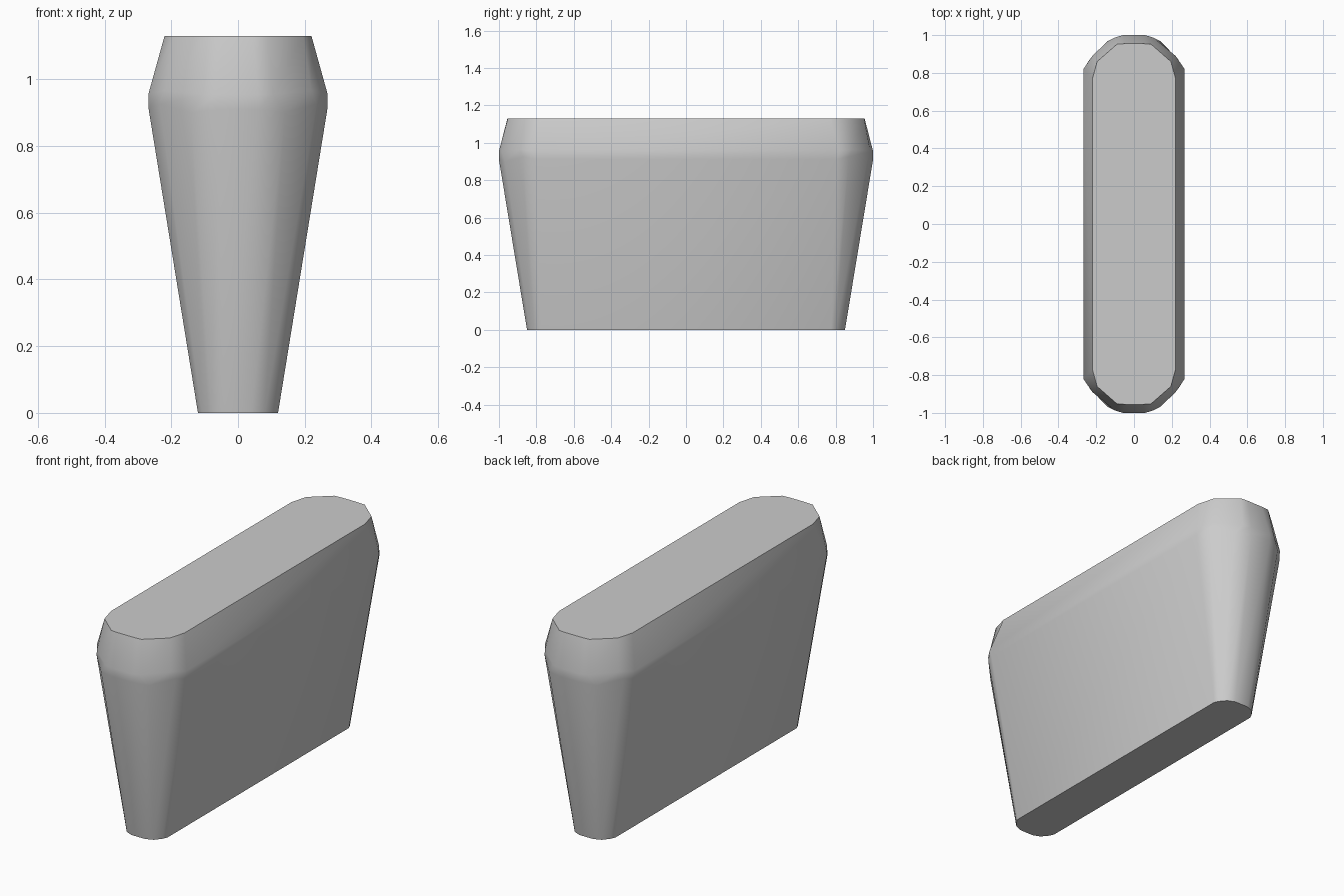
import bpy, bmesh, math

cube = bpy.data.objects.get("Cube")
if cube:
    bpy.data.objects.remove(cube, do_unlink=True)

grey = bpy.data.materials.new("plain grey")
grey.use_nodes = True
colour = (0.6, 0.6, 0.6, 1)
grey.diffuse_color = colour
grey.node_tree.nodes["Principled BSDF"].inputs["Base Color"].default_value = colour

# Quarter outlines from the long side round to the end: (x, y, z)
base = [(.12, .775, 0), (.108, .80, 0), (.08, .834, 0), (.04, .85, 0)]
lower_waist = [(.268, .805, .912), (.235, .87, .925), (.14, .968, .90), (.06, 1, .91)]
upper_waist = [(.268, .82, .957), (.22, .89, .965), (.105, .985, .955), (.06, 1, .955)]
rim = [(.22, .77, 1.13), (.195, .86, 1.13), (.09, .952, 1.13), (.045, .955, 1.13)]


def full_ring(quarter):
    """Mirror a quarter outline into a closed ring."""
    end = quarter + [(-x, y, z) for x, y, z in reversed(quarter)]
    return end + [(-x, -y, z) for x, y, z in end]


# Tapered body lofted through the four rings
bm = bmesh.new()
rings = [[bm.verts.new(p) for p in full_ring(q)]
         for q in (base, lower_waist, upper_waist, rim)]
for low, high in zip(rings, rings[1:]):
    n = len(low)
    for i in range(n):
        j = (i + 1) % n
        bm.faces.new((low[i], low[j], high[j], high[i]))
bm.faces.new(rings[0][::-1])
bm.faces.new(rings[-1])
bmesh.ops.recalc_face_normals(bm, faces=bm.faces)

mesh = bpy.data.meshes.new("tapered_body")
bm.to_mesh(mesh)
bm.free()
mesh.materials.append(grey)
body = bpy.data.objects.new("tapered_body", mesh)
bpy.context.collection.objects.link(body)

# Soft sides, crisp top and bottom edges
bpy.ops.object.select_all(action="DESELECT")
body.select_set(True)
bpy.context.view_layer.objects.active = body
bpy.ops.object.shade_smooth_by_angle(angle=math.radians(30))
